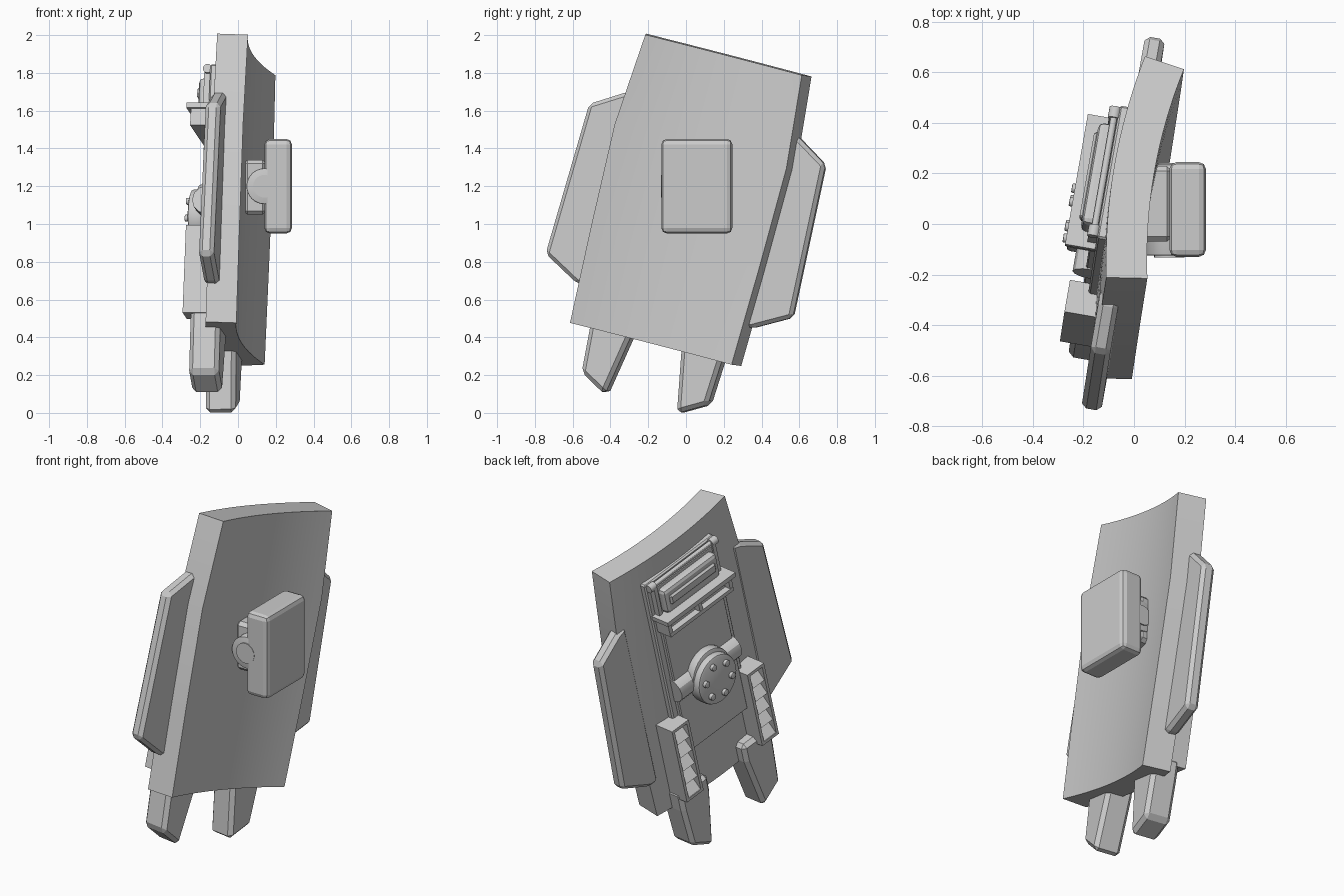
import bpy, bmesh, math
from mathutils import Matrix, Vector

if "Cube" in bpy.data.objects:
    bpy.data.objects.remove(bpy.data.objects["Cube"], do_unlink=True)

grey = bpy.data.materials.new("plain_grey")
grey.use_nodes = True
COLOUR = (0.6, 0.6, 0.6, 1)
grey.diffuse_color = COLOUR
grey.node_tree.nodes["Principled BSDF"].inputs["Base Color"].default_value = COLOUR

# Shield frame: u across, v up the shield, w out of the front face
U = Vector((0.167, 0.954, -0.247)).normalized()
V = Vector((0.038, 0.247, 0.968))
V = (V - U * V.dot(U)).normalized()
W = U.cross(V)
TILT = Matrix((U, V, W)).transposed().to_4x4()
TILT.translation = (0, 0.015, 1.1)


def finish(name, bm, bevel=0, segments=1, frame=TILT, smooth=False):
    bmesh.ops.recalc_face_normals(bm, faces=bm.faces)
    if bevel:
        edges = [e for e in bm.edges if e.calc_face_angle(0) > 0.5]
        bmesh.ops.bevel(bm, geom=edges, offset=bevel, segments=segments,
                        affect='EDGES', profile=0.5, clamp_overlap=True)
    mesh = bpy.data.meshes.new(name)
    bm.to_mesh(mesh)
    bm.free()
    mesh.materials.append(grey)
    if smooth:
        mesh.polygons.foreach_set("use_smooth", [True] * len(mesh.polygons))
        mesh.set_sharp_from_angle(angle=math.radians(30))
    ob = bpy.data.objects.new(name, mesh)
    ob.matrix_world = frame
    bpy.context.scene.collection.objects.link(ob)
    return ob


def prism(name, outline, w0, w1, bevel=0, segments=1):
    bm = bmesh.new()
    low = [bm.verts.new((u, v, w0)) for u, v in outline]
    high = [bm.verts.new((u, v, w1)) for u, v in outline]
    bm.faces.new(low)
    bm.faces.new(high)
    for i in range(len(low)):
        j = (i + 1) % len(low)
        bm.faces.new((low[i], low[j], high[j], high[i]))
    return finish(name, bm, bevel, segments)


def box(name, lo, hi, bevel=0, segments=1, frame=TILT):
    bm = bmesh.new()
    lo, hi = Vector(lo), Vector(hi)
    size = Matrix.Diagonal((*(hi - lo), 1))
    bmesh.ops.create_cube(bm, size=1, matrix=Matrix.Translation((lo + hi) / 2) @ size)
    return finish(name, bm, bevel, segments, frame)


def cylinder(name, centre, radius, depth, axis='Z', sides=32, bevel=0, frame=TILT):
    turn = {'X': Matrix.Rotation(math.pi / 2, 4, 'Y'),
            'Y': Matrix.Rotation(math.pi / 2, 4, 'X'), 'Z': Matrix()}[axis]
    bm = bmesh.new()
    bmesh.ops.create_cone(bm, cap_ends=True, segments=sides, radius1=radius, radius2=radius,
                          depth=depth, matrix=Matrix.Translation(centre) @ turn)
    return finish(name, bm, bevel, 2, frame, True)


# Curved main plate, concave on the outside, slightly wider above the middle
SAG, STEPS = 0.045, 16
rows = [(-0.758, 0.448), (-0.23, 0.465), (0.32, 0.476), (0.82, 0.434)]
bm = bmesh.new()


def sheet(edge_w, extra):
    return [[bm.verts.new(((half + extra) * t, v, edge_w - SAG * (1 - t * t)))
             for t in (2 * i / STEPS - 1 for i in range(STEPS + 1))] for v, half in rows]


outer, inner = sheet(0.096, 0), sheet(-0.065, 0.025)
last = len(rows) - 1
for r in range(last):
    for i in range(STEPS):
        for g in (outer, inner):
            bm.faces.new((g[r][i], g[r][i + 1], g[r + 1][i + 1], g[r + 1][i]))
    for i in (0, STEPS):
        bm.faces.new((outer[r][i], outer[r + 1][i], inner[r + 1][i], inner[r][i]))
for r in (0, last):
    for i in range(STEPS):
        bm.faces.new((outer[r][i], outer[r][i + 1], inner[r][i + 1], inner[r][i]))
finish("shield_plate", bm, smooth=True)

# Paired side flaps, lower prongs and louvred vents
for side, s in (("front", -1), ("back", 1)):
    flap = [(0.42, 0.51), (0.49, 0.487), (0.655, 0.386), (0.685, -0.44), (0.485, -0.55), (0.42, -0.55)]
    prism(side + "_flap", [(s * u, v) for u, v in flap], -0.08, 0.0, 0.02)
    prong = [(0.365, -0.64), (0.365, -0.76), (0.35, -1.0), (0.2, -1.085), (0.14, -0.75), (0.14, -0.64)]
    prism(side + "_prong", [(s * u + 0.006, v) for u, v in prong], -0.17, -0.01, 0.022)

    mid, half, low, high, face = s * 0.3, 0.066, -0.68, -0.2, -0.21
    box(side + "_vent_back", (mid - half, low, -0.15), (mid + half, high, -0.05))
    for k in (-1, 1):
        wall = mid + k * (half - 0.009)
        box(side + "_vent_wall", (wall - 0.009, low, face), (wall + 0.009, high, -0.1))
    for v in (low, high - 0.018):
        box(side + "_vent_cap", (mid - half, v, face), (mid + half, v + 0.018, -0.1))
    pitch = (high - low - 0.036) / 5
    for n in range(5):
        v = low + 0.018 + n * pitch
        bm = bmesh.new()
        ends = [[bm.verts.new((mid + k * (half - 0.01), a, b)) for a, b in
                 ((v, -0.14), (v, face + 0.004), (v + pitch, -0.14))] for k in (-1, 1)]
        for end in ends:
            bm.faces.new(end)
        for i in range(3):
            j = (i + 1) % 3
            bm.faces.new((ends[0][i], ends[0][j], ends[1][j], ends[1][i]))
        finish(side + "_vent_slat", bm)

# Layered panel on the inner face
box("panel_base", (-0.275, -0.46, -0.13), (0.275, 0.7, -0.06), 0.008)
box("panel_top", (-0.235, -0.445, -0.155), (0.235, 0.67, -0.1), 0.006)

# Hub: cross bar, disc and ring of bolts
cylinder("hub_bar", (0, -0.03, -0.13), 0.075, 0.48, 'X', 12)
cylinder("hub_collar", (0, -0.035, -0.17), 0.145, 0.07, bevel=0.01)
cylinder("hub_disc", (0, -0.065, -0.205), 0.148, 0.08, bevel=0.015)
for n in range(6):
    a = n * math.pi / 3 + 0.3
    cylinder("hub_bolt", (0.1 * math.cos(a), -0.065 + 0.1 * math.sin(a), -0.25),
             0.019, 0.03, sides=12, bevel=0.004)

# Upper rack: case, ledge with slots beneath, and roller rod
box("rack_case", (-0.21, 0.49, -0.2), (0.21, 0.645, -0.12), 0.022, 2)
box("rack_case_rib", (-0.18, 0.54, -0.212), (0.18, 0.6, -0.18), 0.01)
box("rack_ledge", (-0.27, 0.465, -0.25), (0.27, 0.492, -0.12))
box("rack_lower_bar", (-0.25, 0.375, -0.23), (0.25, 0.398, -0.12))
box("rack_slot_back", (-0.25, 0.39, -0.19), (0.25, 0.47, -0.12))
for u in (-0.24, 0, 0.24):
    box("rack_post", (u - 0.012, 0.38, -0.228), (u + 0.012, 0.47, -0.12))
cylinder("rack_rod", (0, 0.68, -0.145), 0.014, 0.5, 'X', 12)
for u in (-0.245, 0.245):
    cylinder("rack_roller", (u, 0.68, -0.145), 0.024, 0.045, 'X', 16)
    box("rack_arm", (u * 0.95 - 0.012, 0.49, -0.165), (u * 0.95 + 0.012, 0.68, -0.12))

# Upright mount on the outer face
UPRIGHT = Matrix()
box("mount_block", (0.14, -0.13, 0.95), (0.285, 0.245, 1.45), 0.028, 2, UPRIGHT)
box("mount_bracket", (0.03, -0.07, 1.05), (0.15, 0.23, 1.34), 0.02, 1, UPRIGHT)
cylinder("mount_hinge", (0.14, 0.055, 1.2), 0.095, 0.36, 'Y', 32, 0.006, UPRIGHT)
cylinder("mount_pin", (0.14, 0.055, 1.2), 0.06, 0.375, 'Y', 24, 0, UPRIGHT)
